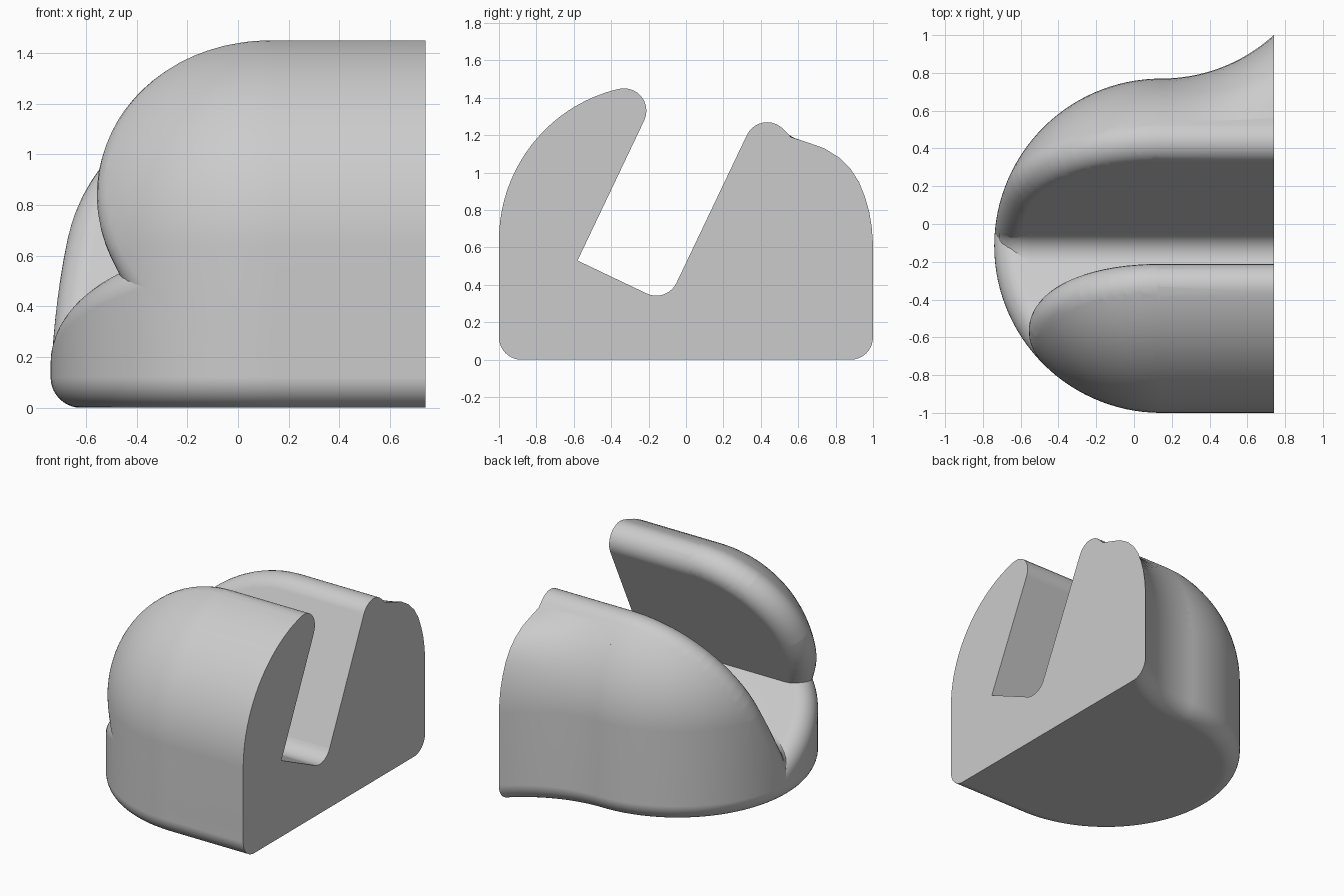
import bpy, bmesh
from math import sin, cos, radians, sqrt
from mathutils import Vector

cube = bpy.data.objects.get("Cube")
if cube:
    bpy.data.objects.remove(cube, do_unlink=True)

grey = bpy.data.materials.new("plain grey")
grey.use_nodes = True
grey.diffuse_color = (0.6, 0.6, 0.6, 1)
for node in grey.node_tree.nodes:
    if node.type == 'BSDF_PRINCIPLED':
        node.inputs["Base Color"].default_value = grey.diffuse_color

# Shared dimensions
FILLET = 0.12                  # rounding of all rims
CX, CY = 0.145, -0.115         # axis of the round end
RADIUS, DOME, SHOULDER = 0.885, 0.83, 0.64
CUT_X = 0.74                   # flat side
UP = Vector((0, 0.43, 0.903))      # along the slanted slot walls
ACROSS = Vector((0, 0.903, -0.43)) # from front wall to back wall
SLOT_FRONT = Vector((0, -0.58, 0.53))
SLOT_WIDTH = 0.529
SLOT_BACK = SLOT_FRONT + ACROSS * SLOT_WIDTH


def finish(name, bm):
    bmesh.ops.recalc_face_normals(bm, faces=bm.faces[:])
    mesh = bpy.data.meshes.new(name)
    bm.to_mesh(mesh)
    bm.free()
    mesh.materials.append(grey)
    obj = bpy.data.objects.new(name, mesh)
    bpy.context.collection.objects.link(obj)
    bpy.ops.object.select_all(action='DESELECT')
    obj.select_set(True)
    bpy.context.view_layer.objects.active = obj
    bpy.ops.object.shade_smooth_by_angle(angle=radians(30))
    weighted = obj.modifiers.new("even shading", 'WEIGHTED_NORMAL')
    weighted.keep_sharp = True
    return obj


def shell_grid():
    """Domed body as rows of (fillet centre, outward normal)."""
    stations = [(CUT_X, 90)] + [(CX, 90 + 3 * i) for i in range(61)] + [(CUT_X, 270)]
    core = DOME - FILLET
    offset = RADIUS - DOME
    profile = [(RADIUS - FILLET, FILLET, -90 + 9 * i) for i in range(11)]
    for i in range(25):
        a = radians(3.75 * i)
        profile.append((offset + core * cos(a), SHOULDER + core * sin(a), 3.75 * i))
    rows = []
    for cx, phi in stations:
        dx, dy = cos(radians(phi)), sin(radians(phi))
        if abs(dx) < 1e-6:
            dx = 0.0
        rows.append([(Vector((cx + r * dx, CY + r * dy, z)),
                      Vector((dx * cos(radians(a)), dy * cos(radians(a)), sin(radians(a)))))
                     for r, z, a in profile])
    return rows


def trimmed_body(name, point, normal):
    """Part of the domed body behind a plane, with its rim rounded."""
    normal = normal.normalized()
    grid = shell_grid()
    points = []

    def side(c):
        return (c - point).dot(normal) + FILLET

    def rim(a, b):
        sa, sb = side(a[0]), side(b[0])
        if sa * sb < 0:
            t = sa / (sa - sb)
            c = a[0].lerp(b[0], t)
            n = a[1].lerp(b[1], t).normalized()
            for k in range(11):
                points.append(c + n.slerp(normal, k / 10) * FILLET)

    for i, row in enumerate(grid):
        for j, sample in enumerate(row):
            if side(sample[0]) <= 0:
                points.append(sample[0] + sample[1] * FILLET)
            if j:
                rim(row[j - 1], sample)
            if i:
                rim(grid[i - 1][j], sample)
    # Underside edge along the flat side
    rim(grid[-1][0], grid[0][0])

    bm = bmesh.new()
    for p in points:
        bm.verts.new(p)
    bmesh.ops.remove_doubles(bm, verts=bm.verts[:], dist=0.0008)
    bmesh.ops.convex_hull(bm, input=bm.verts[:])
    loose = [v for v in bm.verts if not v.link_faces]
    bmesh.ops.delete(bm, geom=loose, context='VERTS')
    bmesh.ops.dissolve_limit(bm, angle_limit=radians(0.4),
                             verts=bm.verts[:], edges=bm.edges[:])
    return finish(name, bm)


def loft(name, sections):
    bm = bmesh.new()
    rings = [[bm.verts.new(p) for p in s] for s in sections]
    for a, b in zip(rings, rings[1:]):
        for i in range(len(a)):
            j = (i + 1) % len(a)
            bm.faces.new((a[i], a[j], b[j], b[i]))
    bm.faces.new(rings[0])
    bm.faces.new(rings[-1])
    return finish(name, bm)


# Front lobe, back lobe and the base under the slot
trimmed_body("front_lobe", SLOT_FRONT, ACROSS)
trimmed_body("back_lobe", SLOT_BACK, -ACROSS)
trimmed_body("slot_base", SLOT_FRONT, UP)

# Flared rear corner: the dome outline blends into a wider one at the flat side
WIDE = [(1, .62), (.993, .71), (.98, .79), (.957, .87), (.925, .95),
        (.88, 1.02), (.82, 1.08), (.74, 1.13), (.64, 1.165), (.53, 1.2)]


def flare_section(x):
    flare = RADIUS - sqrt(RADIUS ** 2 - (x - CX) ** 2)
    t = flare / 0.23
    back = CY + RADIUS + flare
    ring = [Vector((x, 0.2, 0))]
    for k in range(9):
        a = radians(90 * k / 8)
        ring.append(Vector((x, back - FILLET + FILLET * sin(a), FILLET - FILLET * cos(a))))
    for k, (y, z) in enumerate(WIDE):
        a = radians(5 * k)
        dome = Vector((x, CY + RADIUS - DOME + DOME * cos(a), SHOULDER + DOME * sin(a)))
        ring.append(dome.lerp(Vector((x, y, z)), t))
    ring.append(Vector((x, 0.42, 1.1)))
    return ring


loft("rear_flare", [flare_section(CX + (CUT_X - CX) * i / 20) for i in range(21)])

# Concave rounding between the slot floor and the back wall, sinking at the round end
SINK = 0.17
centre = SLOT_BACK + (UP - ACROSS) * FILLET
cove = [SLOT_BACK - UP * 0.03 + ACROSS * 0.03]
for k in range(11):
    a = radians(9 * k)
    cove.append(centre + (ACROSS * sin(a) - UP * cos(a)) * FILLET)
sections = [[p + Vector((CUT_X, 0, 0)) for p in cove]]
for k in range(7):
    a = radians(15 * k)
    shift = Vector((-0.55 - SINK * sin(a), 0, SINK * (cos(a) - 1)))
    sections.append([p + shift for p in cove])
loft("slot_cove", sections)
